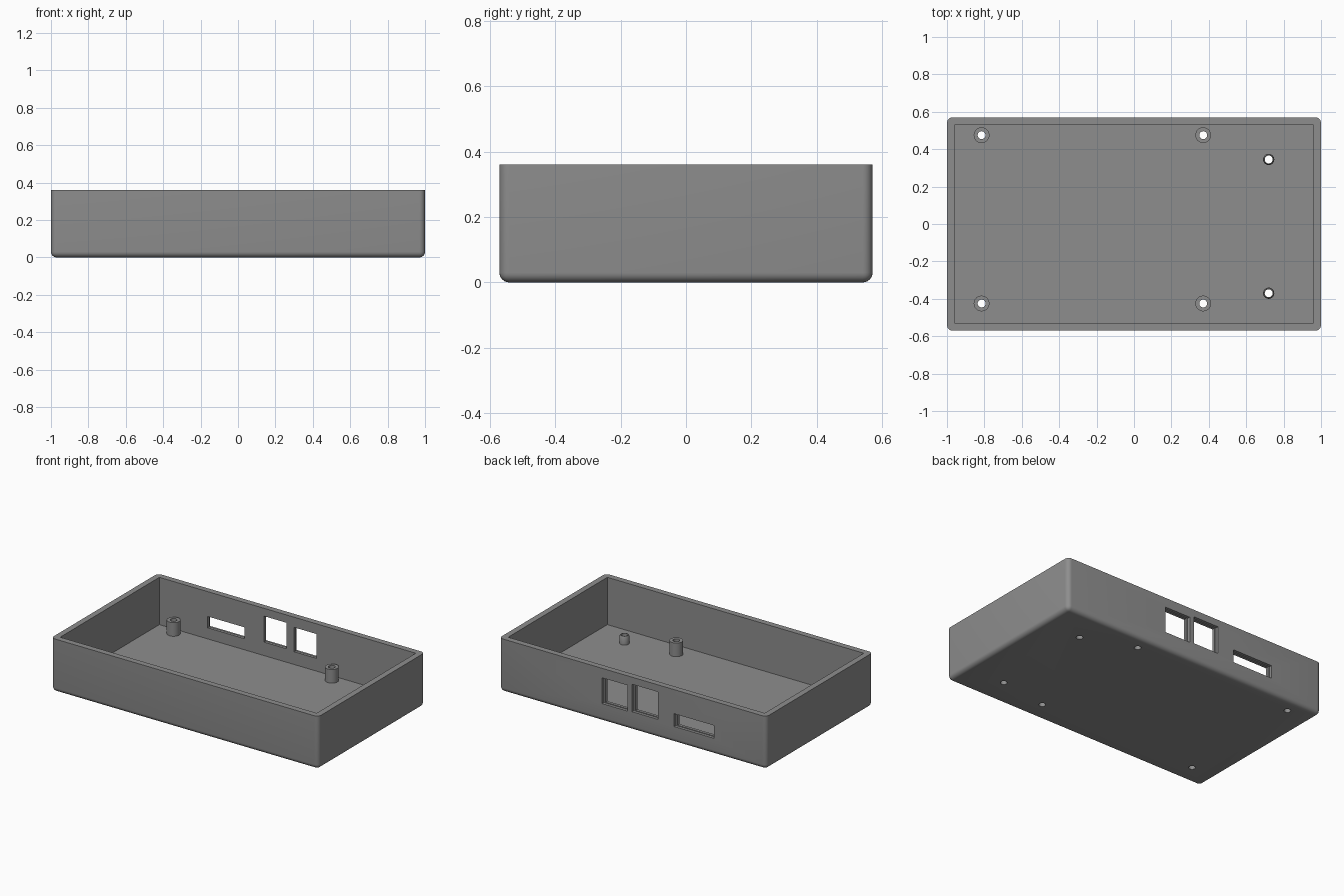
import bpy, bmesh, math

if "Cube" in bpy.data.objects:
    bpy.data.objects.remove(bpy.data.objects["Cube"])

X, Y, H = 1.0, 0.57, 0.36          # outer half sizes and height
IX, IY, FLOOR = 0.96, 0.53, 0.04   # cavity half sizes and floor thickness
HOLE = 0.021

grey = bpy.data.materials.new("grey plastic")
grey.diffuse_color = (0.27, 0.27, 0.27, 1)
grey.use_nodes = True
grey.node_tree.nodes["Principled BSDF"].inputs["Base Color"].default_value = grey.diffuse_color


def finish(name, bm):
    me = bpy.data.meshes.new(name)
    bmesh.ops.recalc_face_normals(bm, faces=bm.faces)
    bm.to_mesh(me)
    bm.free()
    me.materials.append(grey)
    ob = bpy.data.objects.new(name, me)
    bpy.context.collection.objects.link(ob)
    return ob


def box_mesh(x0, x1, y0, y1, z0, z1):
    bm = bmesh.new()
    bmesh.ops.create_cube(bm, size=1)
    for v in bm.verts:
        v.co.x = x1 if v.co.x > 0 else x0
        v.co.y = y1 if v.co.y > 0 else y0
        v.co.z = z1 if v.co.z > 0 else z0
    return bm


def lathe(name, profile, x, y, n=32):
    """Closed ring of (radius, z) points turned about a vertical axis."""
    bm = bmesh.new()
    rings = []
    for i in range(n):
        a = 2 * math.pi * i / n
        rings.append([bm.verts.new((x + r * math.cos(a), y + r * math.sin(a), z))
                      for r, z in profile])
    m = len(profile)
    for i in range(n):
        p, q = rings[i], rings[(i + 1) % n]
        for j in range(m):
            k = (j + 1) % m
            bm.faces.new((p[j], q[j], q[k], p[k]))
    return finish(name, bm)


def smooth(ob):
    bpy.ops.object.select_all(action='DESELECT')
    ob.select_set(True)
    bpy.context.view_layer.objects.active = ob
    bpy.ops.object.shade_smooth_by_angle(angle=math.radians(35))


# Outer tray block, rounded on upright and bottom edges
bm = box_mesh(-X, X, -Y, Y, 0, H)
edges = [e for e in bm.edges if not all(v.co.z > H - 0.01 for v in e.verts)]
bmesh.ops.bevel(bm, geom=edges, offset=0.03, segments=6, profile=0.5,
                affect='EDGES')
tray = finish("tray", bm)

# Cutters: cavity, port windows with a wider outer recess
cutters = [finish("cavity_cutter", box_mesh(-IX, IX, -IY, IY, FLOOR, H + 0.2))]
for x0, x1, z0, z1 in [(-0.61, -0.31, 0.11, 0.197),
                       (-0.188, 0.005, 0.126, 0.312),
                       (0.037, 0.23, 0.121, 0.296)]:
    cutters.append(finish("port_cutter", box_mesh(
        x0 + 0.012, x1 - 0.012, IY - 0.05, Y + 0.1, z0 + 0.005, z1 - 0.005)))
    cutters.append(finish("recess_cutter", box_mesh(
        x0, x1, Y - 0.02, Y + 0.1, z0, z1)))

# Standoffs and their screw holes through the floor
big = [(x, y) for x in (-0.815, 0.37) for y in (0.475, -0.425)]
small = [(0.72, 0.345), (0.72, -0.37)]
for x, y in big + small:
    bm = bmesh.new()
    bmesh.ops.create_cone(bm, cap_ends=True, segments=32, radius1=HOLE,
                          radius2=HOLE, depth=0.2)
    bmesh.ops.translate(bm, verts=bm.verts, vec=(x, y, 0))
    cutters.append(finish("hole_cutter", bm))
for x, y in big:
    smooth(lathe("standoff", [(HOLE, FLOOR), (0.042, FLOOR),
                              (0.042, 0.132), (HOLE, 0.132)], x, y))
for x, y in small:
    smooth(lathe("small_standoff", [(HOLE, FLOOR), (0.03, FLOOR), (0.03, 0.09),
                                    (0.025, 0.098), (HOLE, 0.098)], x, y))

# Cut the tray
bpy.context.view_layer.objects.active = tray
for c in cutters:
    mod = tray.modifiers.new("cut", 'BOOLEAN')
    mod.operation, mod.solver, mod.object = 'DIFFERENCE', 'EXACT', c
    bpy.ops.object.modifier_apply(modifier=mod.name)
    bpy.data.objects.remove(c)
smooth(tray)
